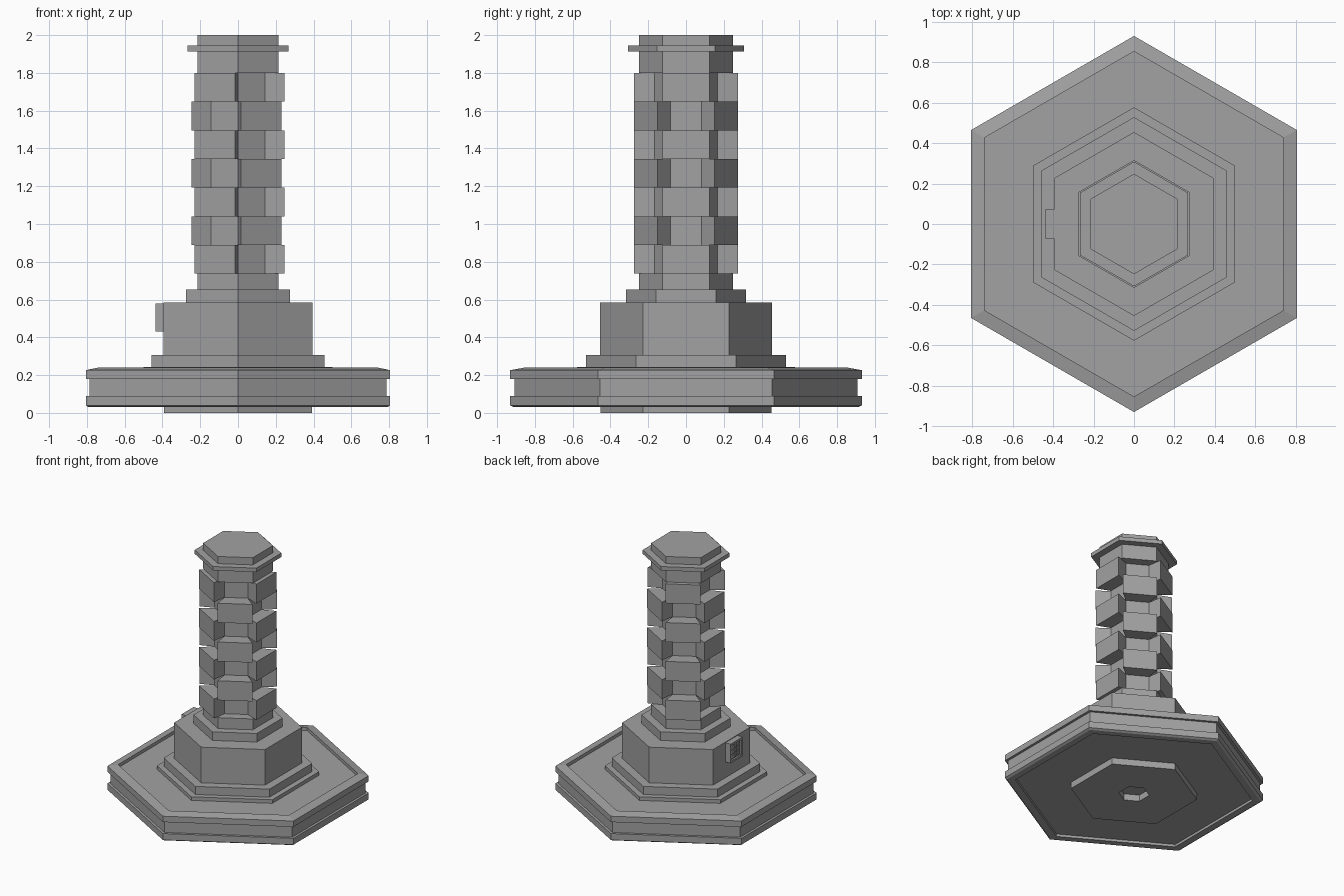
import bpy, bmesh, math
from mathutils import Matrix, Vector

cube = bpy.data.objects.get("Cube")
if cube:
    bpy.data.objects.remove(cube, do_unlink=True)

gray = bpy.data.materials.new("stone_gray")
gray.use_nodes = True
color = (0.36, 0.36, 0.36, 1)
gray.diffuse_color = color
gray.node_tree.nodes["Principled BSDF"].inputs["Base Color"].default_value = color


def finish(name, bm):
    bmesh.ops.recalc_face_normals(bm, faces=bm.faces)
    mesh = bpy.data.meshes.new(name)
    bm.to_mesh(mesh)
    bm.free()
    mesh.materials.append(gray)
    obj = bpy.data.objects.new(name, mesh)
    bpy.context.collection.objects.link(obj)
    return obj


def hex_solid(name, profile):
    """Six-sided lathe; profile holds (distance to flat side, height)."""
    bm = bmesh.new()
    rings = []
    for flat, z in profile:
        r = flat / math.cos(math.pi / 6)
        angles = [math.pi / 6 + k * math.pi / 3 for k in range(6)]
        rings.append([bm.verts.new((r * math.cos(a), r * math.sin(a), z)) for a in angles])
    for low, high in zip(rings, rings[1:]):
        for k in range(6):
            n = (k + 1) % 6
            bm.faces.new((low[k], low[n], high[n], high[k]))
    bm.faces.new(rings[0])
    bm.faces.new(rings[-1])
    return finish(name, bm)


def prism(bm, outline, z0, z1, turn):
    """Extrude a plan outline upward, turned about the z axis."""
    rot = Matrix.Rotation(turn, 3, 'Z')
    low = [bm.verts.new(rot @ Vector((x, y, z0))) for x, y in outline]
    high = [bm.verts.new(rot @ Vector((x, y, z1))) for x, y in outline]
    bm.faces.new(low)
    bm.faces.new(high)
    for k in range(len(low)):
        n = (k + 1) % len(low)
        bm.faces.new((low[k], low[n], high[n], high[k]))


def box(bm, center, size):
    mat = Matrix.Translation(center) @ Matrix.Diagonal((*size, 1))
    bmesh.ops.create_cube(bm, size=1, matrix=mat)


# Wide tray with a side groove, raised rims, a foot and a socket underneath
hex_solid("base_tray", [
    (0.095, 0.05), (0.095, 0), (0.393, 0), (0.393, 0.05), (0.74, 0.05), (0.74, 0.03),
    (0.79, 0.03), (0.806, 0.04), (0.806, 0.09), (0.787, 0.09), (0.787, 0.18),
    (0.806, 0.18), (0.806, 0.226), (0.74, 0.24), (0.74, 0.215)])

# Stepped pedestal with its collar
hex_solid("pedestal", [
    (0.5, 0.21), (0.5, 0.243), (0.458, 0.243), (0.458, 0.306), (0.394, 0.306),
    (0.394, 0.585), (0.274, 0.585), (0.274, 0.652), (0.215, 0.652), (0.215, 0.737)])

# Slim core behind the blocks
Z0, Z1, ROWS = 0.737, 1.8, 7
CORE = 0.144
hex_solid("column_core", [(CORE, Z0), (CORE, Z1)])

# Flared blocks on every other side, swapping sides each row
bm = bmesh.new()
step = (Z1 - Z0) / ROWS
half = CORE * math.tan(math.pi / 6)
outline = [(CORE, -half), (0.246, -0.124), (0.246, 0.124), (CORE, half)]
for row in range(ROWS):
    for k in range(3):
        turn = math.radians(120 * k + 60 * (row % 2))
        prism(bm, outline, Z0 + row * step, Z0 + (row + 1) * step, turn)
finish("column_blocks", bm)

# Cap with a thin brim
hex_solid("column_cap", [
    (0.215, Z1), (0.215, 1.913), (0.267, 1.913), (0.267, 1.944), (0.215, 1.944), (0.215, 2)])

# Control panel: backing, frame bars and a grid of keys
bm = bmesh.new()
mid = 0.505
box(bm, (-0.405, 0, mid), (0.04, 0.14, 0.14))
for side in (-1, 1):
    box(bm, (-0.415, side * 0.067, mid), (0.046, 0.016, 0.15))
    box(bm, (-0.415, 0, mid + side * 0.067), (0.046, 0.15, 0.016))
for i in (-1, 0, 1):
    for j in (-1, 0, 1):
        box(bm, (-0.425, i * 0.036, mid + j * 0.036), (0.02, 0.026, 0.026))
finish("control_panel", bm)
